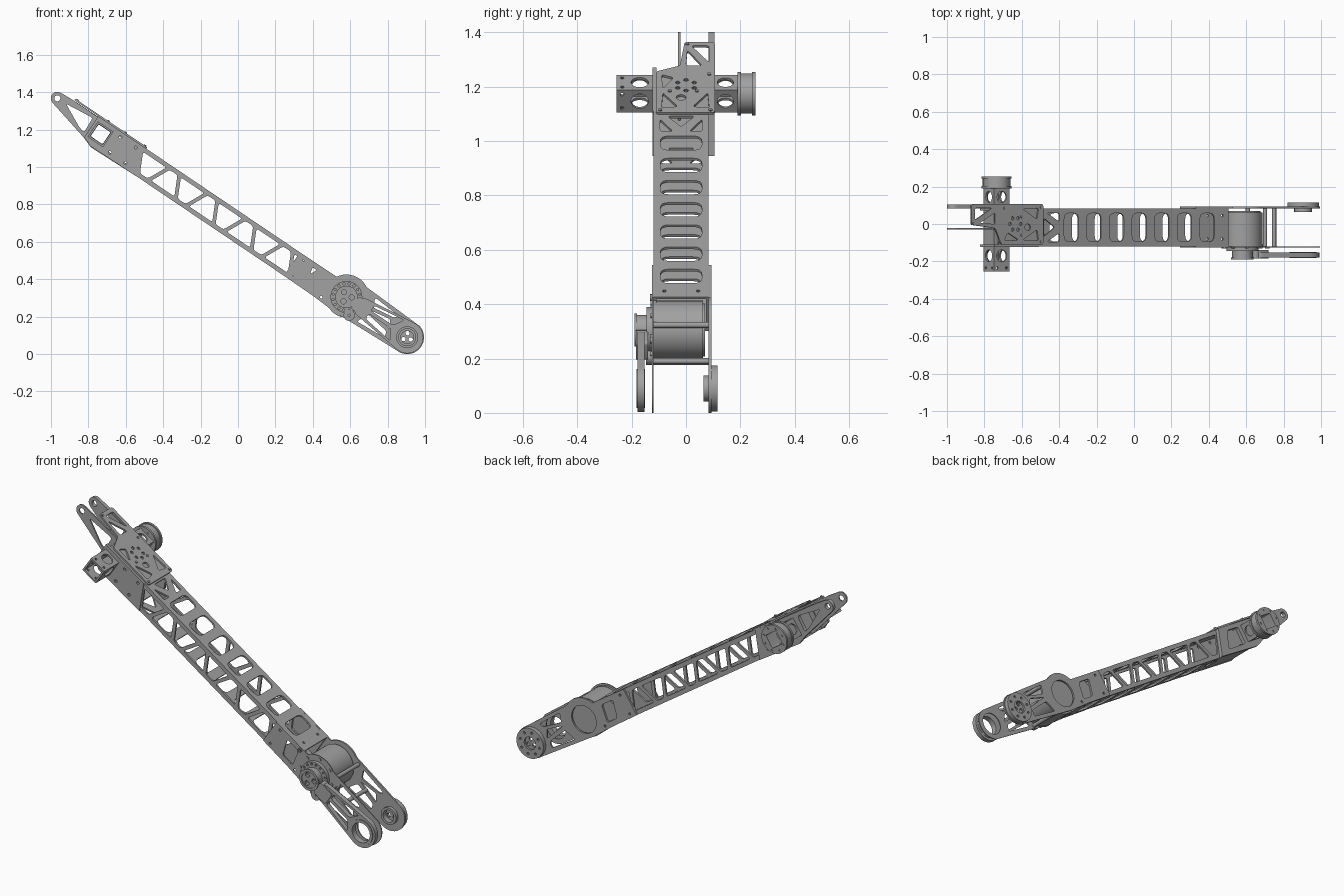
import bpy, bmesh
from math import sin, cos, pi, radians, asin, atan2, hypot
from mathutils import Matrix, Vector

if "Cube" in bpy.data.objects:
    bpy.data.objects.remove(bpy.data.objects["Cube"])

grey = bpy.data.materials.new("machined_grey")
grey.use_nodes = True
grey.diffuse_color = (0.36, 0.36, 0.36, 1)
grey.node_tree.nodes["Principled BSDF"].inputs["Base Color"].default_value = (0.36, 0.36, 0.36, 1)

# The arm is laid out flat (u along, y across, v up), then tilted into place
TILT = Matrix.Rotation(radians(34), 4, 'Y') @ Matrix.Translation((0, 0, 0.56))
PLANES = {
    "side": Matrix(((1, 0, 0, 0), (0, 0, -1, 0), (0, 1, 0, 0), (0, 0, 0, 1))),
    "top": Matrix.Identity(4),
    "end": Matrix(((0, 0, 1, 0), (1, 0, 0, 0), (0, 1, 0, 0), (0, 0, 0, 1))),
}
NORMAL = {"side": Vector((0, 1, 0)), "top": Vector((0, 0, 1)), "end": Vector((1, 0, 0))}


def arc(u, v, r, a0, a1, n=16):
    return [(u + r * cos(radians(a0 + (a1 - a0) * i / n)),
             v + r * sin(radians(a0 + (a1 - a0) * i / n))) for i in range(n + 1)]


def circle(u, v, r, n=32):
    return arc(u, v, r, 0, 360, n)[:-1]


def ring_of(u, v, r, n, size, start=0):
    return [circle(*p, size, 10) for p in arc(u, v, r, start, start + 360, n)[:-1]]


def rounded(pts, r, steps=4):
    out = []
    for i, p in enumerate(pts):
        p = Vector(p)
        ends = []
        for q in (pts[i - 1], pts[(i + 1) % len(pts)]):
            d = Vector(q) - p
            ends.append(p + d.normalized() * min(r, d.length * 0.45))
        for k in range(steps + 1):
            t = k / steps
            out.append(tuple(ends[0] * (1 - t) ** 2 + p * 2 * t * (1 - t) + ends[1] * t * t))
    return out


def rect(u0, u1, v0, v1):
    return [(u0, v0), (u1, v0), (u1, v1), (u0, v1)]


def link(a, ra, b, rb):
    d = hypot(b[0] - a[0], b[1] - a[1])
    t = 90 + asin((rb - ra) / d) * 180 / pi
    h = atan2(b[1] - a[1], b[0] - a[0]) * 180 / pi
    return arc(*b, rb, h - t, h + t, 24) + arc(*a, ra, h + t, h + 360 - t, 24)


def plate(name, plane, lo, hi, outline, holes=()):
    """Flat part with holes, filling lo..hi along the normal of its plane."""
    cu = bpy.data.curves.new(name, 'CURVE')
    cu.dimensions, cu.fill_mode, cu.extrude = '2D', 'BOTH', (hi - lo) / 2
    for loop in [outline, *holes]:
        sp = cu.splines.new('POLY')
        sp.points.add(len(loop) - 1)
        for pt, co in zip(sp.points, loop):
            pt.co = (co[0], co[1], 0, 1)
        sp.use_cyclic_u = True
    tmp = bpy.data.objects.new(name + "_outline", cu)
    bpy.context.collection.objects.link(tmp)
    dg = bpy.context.evaluated_depsgraph_get()
    me = bpy.data.meshes.new_from_object(tmp.evaluated_get(dg))
    bpy.data.objects.remove(tmp)
    bpy.data.curves.remove(cu)
    me.transform(TILT @ Matrix.Translation(NORMAL[plane] * (lo + hi) / 2) @ PLANES[plane])
    bm = bmesh.new()
    bm.from_mesh(me)
    bmesh.ops.remove_doubles(bm, verts=bm.verts, dist=1e-5)
    bmesh.ops.recalc_face_normals(bm, faces=bm.faces)
    bm.to_mesh(me)
    bm.free()
    me.materials.clear()
    me.materials.append(grey)
    me.shade_smooth()
    me.set_sharp_from_angle(angle=radians(30))
    me.name = name
    ob = bpy.data.objects.new(name, me)
    bpy.context.collection.objects.link(ob)
    return ob


def disc(name, c, r, y0, y1, holes=()):
    return plate(name, "side", y0, y1, circle(*c, r, 40), holes)


FRONT, BACK, HALF, MID = -0.119, 0.083, 0.076, -0.018
MOTOR, HUB, TUBE, PIVOT = (0.31, 0.017), (0.70, 0.02), (-1.266, 0.003), (-1.565, 0.033)

# Box beam: truss side walls
truss = []
for i in range(9):
    u, w = -0.95 + 0.122 * i, (0.075, 0.025)
    a, b = w if i % 2 else w[::-1]
    truss.append(rounded([(u - a, -0.052), (u + a, -0.052), (u + b, 0.052), (u - b, 0.052)], 0.014))
tube_hole = rounded(rect(TUBE[0] - 0.049, TUBE[0] + 0.049, TUBE[1] - 0.049, TUBE[1] + 0.049), 0.006)
window = rounded([(0.07, 0.048), (0.155, 0.048), (0.175, -0.048), (0.10, -0.048)], 0.014)
side_line = [(-1.33, -0.06), (-1.28, -HALF), (0.18, -HALF), (0.18, HALF), (-1.33, HALF)]
bolt_spots = [(-1.17, 0.05), (-1.17, -0.05), (-1.07, 0.05), (-1.07, -0.05)]
for name, y in (("front_beam_wall", FRONT), ("back_beam_wall", BACK - 0.01)):
    plate(name, "side", y, y + 0.01, side_line,
          truss + [tube_hole] + [circle(*p, 0.008, 12) for p in bolt_spots])

# Box beam: slotted top and bottom walls
slots = [rounded(rect(u - 0.046, u + 0.046, -0.094, 0.058), 0.032)
         for u in [-0.833 + 0.146 * i for i in range(7)]]
for s in (1, -1):
    slots.append(rounded([(-0.99, MID + s * 0.077), (-0.91, MID + s * 0.077), (-0.91, MID + s * 0.03)], 0.012))
slots.append(rounded([(-1.01, MID - 0.05), (-1.01, MID + 0.05), (-0.94, MID)], 0.012))
end_holes = [circle(0.14, y, 0.007, 12) for y in (-0.08, 0.045)]
plate("beam_top", "top", HALF - 0.01, HALF, rect(-1.3, 0.18, FRONT, BACK), slots + end_holes)
plate("beam_bottom", "top", -HALF, -HALF + 0.01, rect(-1.27, 0.18, FRONT, BACK), slots + end_holes)

# Wrist: top cover plate
cover = [(-1.02, -0.11), (-1.02, 0.106), (-1.484, 0.106), (-1.484, -0.005), (-1.33, -0.022), (-1.29, -0.11)]
cover_holes = [rounded(p, 0.012) for p in (
    [(-1.46, 0.085), (-1.46, 0.02), (-1.35, 0.085)],
    [(-1.43, 0.005), (-1.33, 0.0), (-1.33, 0.06)],
    [(-1.05, -0.09), (-1.15, -0.085), (-1.06, -0.03)],
    [(-1.05, 0.085), (-1.15, 0.08), (-1.06, 0.025)],
    [(-1.27, -0.09), (-1.18, -0.085), (-1.25, -0.045)])]
cover_holes += [circle(-1.12, MID, 0.018)] + ring_of(-1.20, 0.0, 0.035, 6, 0.009)
plate("wrist_cover", "top", HALF, HALF + 0.009, rounded(cover, 0.012), cover_holes)
for i, p in enumerate([(-1.035, -0.095), (-1.035, 0.09), (-1.27, 0.085), (-1.47, 0.005), (-1.16, 0.04), (-1.16, -0.06)]):
    plate(f"cover_bolt_{i}", "top", HALF, HALF + 0.014, circle(*p, 0.007, 10))

# Wrist: two pivot cheeks
nose = [(-1.33, -0.062), *arc(*PIVOT, 0.035, 255, 90, 14), (-1.5, 0.072)]
nose_holes = [circle(*PIVOT, 0.016), rounded([(-1.51, 0.035), (-1.35, 0.052), (-1.345, -0.038), (-1.38, -0.03)], 0.014), tube_hole]
plate("back_cheek", "side", BACK, 0.104,
      nose + [(-1.043, HALF), (-0.974, -HALF), (-1.27, -0.084)],
      nose_holes + [rounded([(-1.19, 0.05), (-1.10, 0.05), (-1.05, -0.05), (-1.19, -0.05)], 0.015)])
plate("middle_cheek", "side", -0.029, -0.021, nose + [(-1.19, 0.072), (-1.19, -0.07), (-1.27, -0.075)], nose_holes)
plate("front_wrist_doubler", "side", FRONT - 0.005, FRONT,
      [(-1.33, -0.055), (-1.28, -0.08), (-0.974, -HALF), (-1.043, HALF), (-1.33, HALF)],
      [tube_hole] + [circle(*p, 0.008, 12) for p in bolt_spots])

# Square cross tube with lightening holes and its end hub
tu, tv = TUBE
tube_cuts = [(-0.17, 0.032), (0.145, 0.03)]
for s, tag in ((1, "a"), (-1, "b")):
    rims = [(-0.235, s * 0.03) for s in (1, -1)]
    plate("tube_wall_flat_" + tag, "top", tv + s * 0.045 - 0.005, tv + s * 0.045 + 0.005,
          rect(tu - 0.05, tu + 0.05, -0.255, 0.20),
          [circle(tu, y, r) for y, r in tube_cuts] + [circle(tu + b, a, 0.007, 10) for a, b in rims])
    plate("tube_wall_upright_" + tag, "end", tu + s * 0.045 - 0.005, tu + s * 0.045 + 0.005,
          rect(-0.255, 0.20, tv - 0.05, tv + 0.05),
          [circle(y, tv, r) for y, r in tube_cuts] + [circle(a, tv + b, 0.007, 10) for a, b in rims])
socket = rounded(rect(tu - 0.038, tu + 0.038, tv - 0.038, tv + 0.038), 0.008)
disc("tube_hub_body", TUBE, 0.074, 0.195, 0.25, [socket])
for y0, y1 in ((0.19, 0.202), (0.243, 0.255)):
    disc("tube_hub_flange", TUBE, 0.08, y0, y1, [socket] + ring_of(*TUBE, 0.064, 8, 0.006))

# Joint plates around the motor
joint = [(-0.03, -HALF), (0.15, -0.078), (0.30, -0.085), *arc(*HUB, 0.09, -95, 75, 24), (0.58, 0.113),
         *arc(*MOTOR, 0.12, 60, 150, 14), (0.17, 0.077), (-0.03, HALF)]
webs = [rounded(p, 0.012) for p in (
    [(0.44, 0.10), (0.60, 0.09), (0.585, 0.068), (0.46, 0.05)],
    [(0.46, 0.03), (0.57, 0.05), (0.60, 0.005)],
    [(0.46, 0.005), (0.59, -0.015), (0.60, -0.05), (0.43, -0.06)])]
small = [circle(*p, 0.007, 10) for p in [(0.01, 0.055), (0.01, -0.055), (0.2, -0.06)]]
plate("front_joint_plate", "side", FRONT - 0.006, FRONT, joint, webs + small + [window, circle(*HUB, 0.062)])
plate("back_joint_plate", "side", BACK, BACK + 0.01, joint,
      webs + small + [window, circle(*HUB, 0.04), circle(*MOTOR, 0.078)])
for i, p in enumerate([(0.515, 0.017), (0.40, 0.1), (0.4, -0.065)]):
    disc(f"spacer_rod_{i}", p, 0.011, FRONT, BACK + 0.004)

# Motor, drive flange and pulley
disc("motor_body", MOTOR, 0.108, -0.112, 0.062)
disc("motor_back_cap", MOTOR, 0.098, 0.06, 0.07)
disc("motor_rim", MOTOR, 0.11, -0.119, -0.108)
disc("drive_flange", MOTOR, 0.085, -0.145, -0.119, ring_of(*MOTOR, 0.072, 16, 0.006))
disc("drive_pulley", MOTOR, 0.055, -0.184, -0.145, ring_of(*MOTOR, 0.028, 3, 0.014, 30))
disc("pulley_lip", MOTOR, 0.06, -0.190, -0.180, [circle(*MOTOR, 0.046)])
for i, p in enumerate(arc(*MOTOR, 0.102, 20, 380, 8)[:-1]):
    disc(f"motor_bolt_{i}", p, 0.009, -0.13, -0.119)
for i, p in enumerate([(0.377, -0.056), (0.16, 0.06), (0.44, 0.06)]):
    disc(f"idler_{i}", p, 0.03 if i == 0 else 0.012, -0.148 if i == 0 else -0.132, -0.119,
         [circle(*p, 0.006, 10)])

# Front output link: long loop with a centre rib and open end ring
cuts = [rounded([(0.46, HUB[1] + s * 0.010), (0.60, HUB[1] + s * 0.010),
                 (0.635, HUB[1] + s * 0.066), (0.46, HUB[1] + s * 0.042)], 0.012) for s in (1, -1)]
plate("front_link", "side", -0.178, -0.152, link((0.42, 0.019), 0.052, HUB, 0.086), cuts + [circle(*HUB, 0.06)])
disc("front_link_ring", HUB, 0.072, -0.183, -0.150, [circle(*HUB, 0.056)])
plate("link_clamp", "side", -0.184, -0.14, rounded(rect(0.365, 0.455, -0.022, 0.058), 0.012))

# Back output hub
disc("back_hub", HUB, 0.085, BACK + 0.01, 0.116, [circle(*HUB, 0.036)] + ring_of(*HUB, 0.062, 8, 0.007))
disc("back_hub_collar", HUB, 0.048, 0.064, BACK + 0.01, [circle(*HUB, 0.034)])
plate("back_hub_spokes", "side", 0.095, 0.105, circle(*HUB, 0.038), ring_of(*HUB, 0.022, 3, 0.012))
